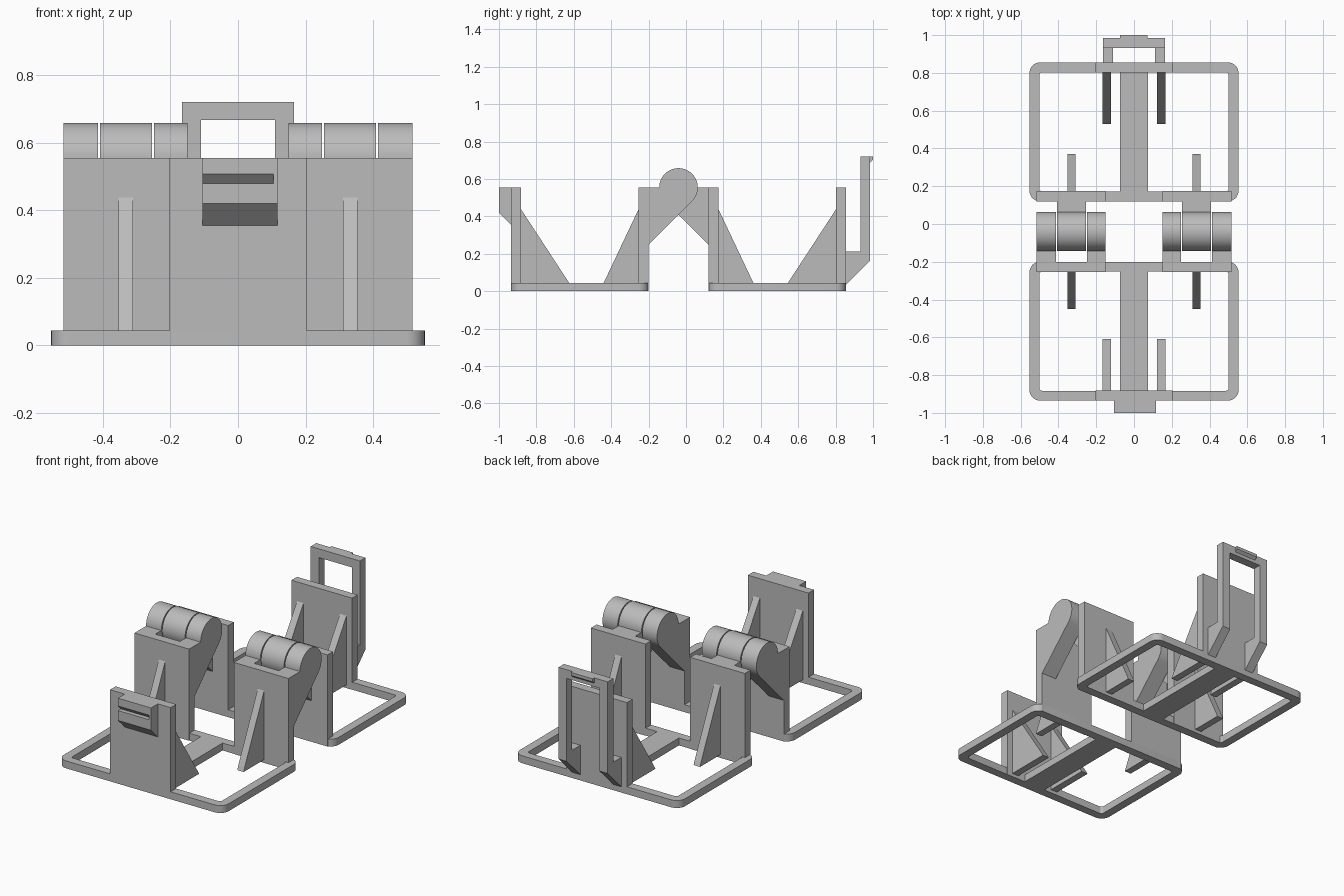
import bpy, bmesh, math

if "Cube" in bpy.data.objects:
    bpy.data.objects.remove(bpy.data.objects["Cube"])

MID = -0.04          # fold line (y) between the two halves
H = 0.555            # wall height, also hinge axis height
T = 0.045            # base thickness
R = 0.103            # hinge radius

mat = bpy.data.materials.new("light grey plastic")
mat.diffuse_color = (0.5, 0.5, 0.5, 1)
mat.use_nodes = True
mat.node_tree.nodes["Principled BSDF"].inputs["Base Color"].default_value = mat.diffuse_color


def finish(bm, name, smooth=False):
    bmesh.ops.recalc_face_normals(bm, faces=bm.faces)
    me = bpy.data.meshes.new(name)
    bm.to_mesh(me)
    bm.free()
    me.materials.append(mat)
    ob = bpy.data.objects.new(name, me)
    bpy.context.collection.objects.link(ob)
    if smooth:
        bpy.ops.object.select_all(action='DESELECT')
        ob.select_set(True)
        bpy.context.view_layer.objects.active = ob
        bpy.ops.object.shade_smooth_by_angle(angle=math.radians(30))
    return ob


def prism(name, profile, spans, flip=False, smooth=False):
    """Extrude a (y, z) profile along x for every (x0, x1) span."""
    bm = bmesh.new()
    for x0, x1 in spans:
        pts = [(2 * MID - y if flip else y, z) for y, z in profile]
        a = [bm.verts.new((x0, y, z)) for y, z in pts]
        b = [bm.verts.new((x1, y, z)) for y, z in pts]
        n = len(pts)
        bm.faces.new(a)
        bm.faces.new(b)
        for i in range(n):
            j = (i + 1) % n
            bm.faces.new((a[i], a[j], b[j], b[i]))
    return finish(bm, name, smooth)


def rect(y0, y1, z0, z1):
    return [(y0, z0), (y1, z0), (y1, z1), (y0, z1)]


def both(x0, x1):
    return [(x0, x1), (-x1, -x0)]


def rounded(hx, y0, y1, r, n=8):
    pts = []
    corners = [(hx - r, y1 - r), (-hx + r, y1 - r), (-hx + r, y0 + r), (hx - r, y0 + r)]
    for k, (cx, cy) in enumerate(corners):
        for i in range(n + 1):
            t = math.pi / 2 * (k + i / n)
            pts.append((cx + r * math.cos(t), cy + r * math.sin(t)))
    return pts


def ring(name, y0, y1):
    """Flat rounded rectangular frame."""
    w = 0.052
    outer = rounded(0.553, y0, y1, 0.055)
    inner = rounded(0.553 - w, y0 + w, y1 - w, 0.015)
    bm = bmesh.new()
    loops = [[bm.verts.new((x, y, z)) for x, y in pts]
             for pts, z in ((outer, 0), (outer, T), (inner, T), (inner, 0))]
    n = len(outer)
    for k in range(4):
        p, q = loops[k], loops[(k + 1) % 4]
        for i in range(n):
            j = (i + 1) % n
            bm.faces.new((p[i], p[j], q[j], q[i]))
    finish(bm, name, True)


# hinge knuckle outline: arm with 45 degree underside running into a round barrel
knuckle = [(-0.20, H), (-0.20, 0.249)]
for i in range(41):
    t = math.radians(-45 + 225 * i / 40)
    knuckle.append((MID + R * math.cos(t), H + R * math.sin(t)))

# parts shared by the two halves
for side, flip in (("front", False), ("back", True)):
    ys = sorted(2 * MID - y if flip else y for y in (-0.935, -0.20))
    ring(side + "_base_frame", *ys)
    prism(side + "_base_spine", rect(-0.89, -0.24, 0, T), [(-0.073, 0.073)], flip)
    prism(side + "_hinge_walls", rect(-0.254, -0.20, 0, H), both(0.15, 0.516), flip)
    prism(side + "_hinge_gussets", [(-0.254, 0.02), (-0.45, 0.02), (-0.44, T), (-0.254, 0.438)],
          both(0.31, 0.353), flip)
    prism(side + "_latch_wall", rect(-0.935, -0.882, 0, H), [(-0.203, 0.203)], flip)
    prism(side + "_latch_gussets", [(-0.882, 0.02), (-0.61, 0.02), (-0.625, T), (-0.882, 0.438)],
          both(0.122, 0.166), flip)

# interleaved hinge knuckles
prism("front_hinge_knuckles", knuckle, both(0.15, 0.249) + both(0.414, 0.516), False, True)
prism("back_hinge_knuckles", knuckle, both(0.255, 0.408), True, True)

# front catch block with a wedge groove that stops short of one end
prism("catch_block", [(-0.93, 0.35), (-1, 0.42), (-1, 0.48), (-0.973, 0.48),
                      (-1, 0.508), (-1, H), (-0.93, H)], [(-0.105, 0.105)])
prism("catch_block_end", [(-0.93, 0.35), (-1, 0.42), (-1, H), (-0.93, H)], [(0.105, 0.117)])

# back latch loop: two legs on sloped feet, a cross bar and a snap ridge
prism("latch_legs", [(0.85, 0.03), (0.985, 0.165), (0.985, 0.72), (0.932, 0.72),
                     (0.932, 0.213), (0.85, 0.213)], both(0.11, 0.165))
prism("latch_cross_bar", rect(0.932, 0.985, 0.667, 0.72), [(-0.11, 0.11)])
prism("latch_snap_ridge", [(0.98, 0.72), (1, 0.72), (1, 0.702), (0.985, 0.688), (0.98, 0.688)],
      [(-0.075, 0.072)])
